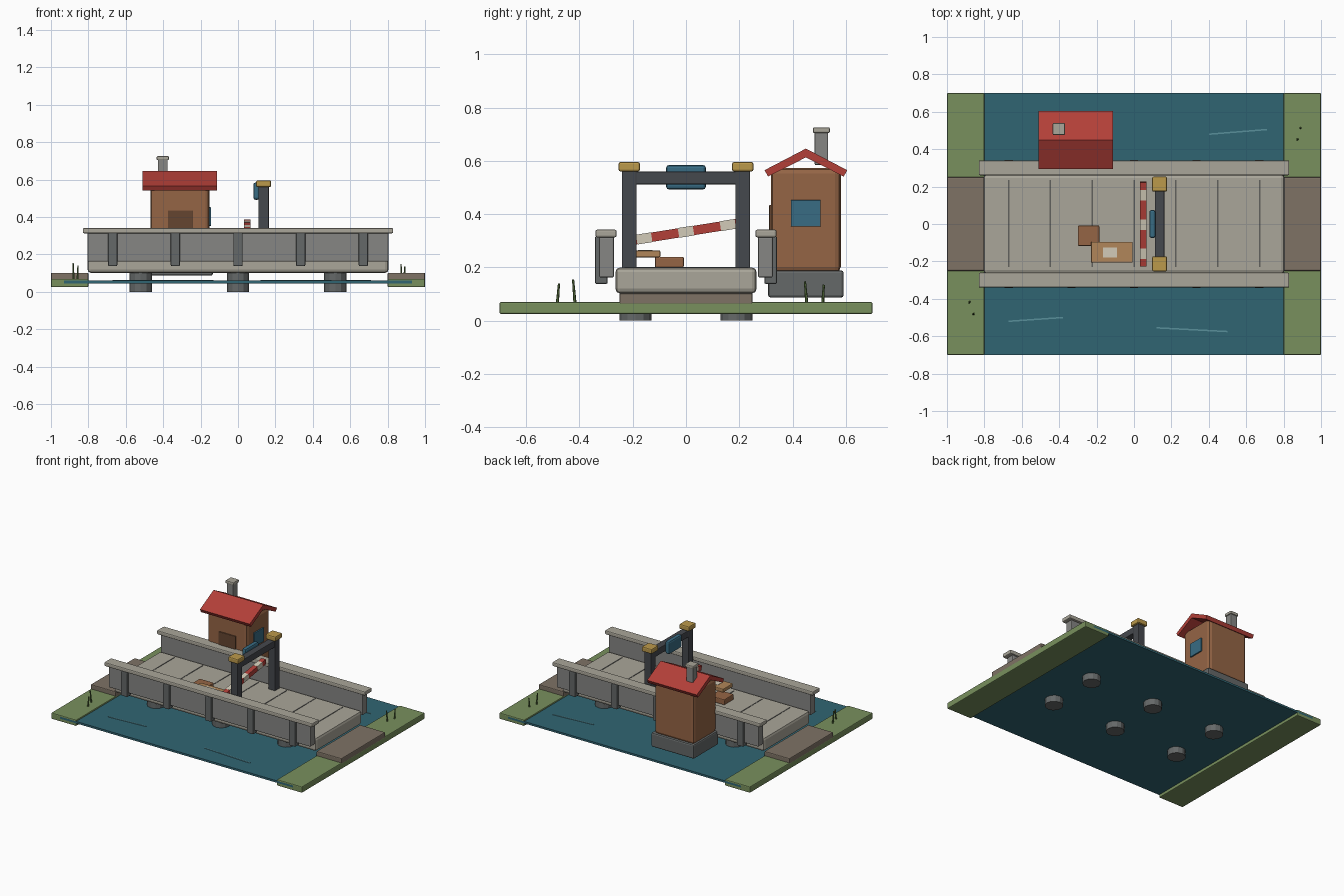
import bpy, bmesh, math

if "Cube" in bpy.data.objects:
    bpy.data.objects.remove(bpy.data.objects["Cube"])

MATS = {}
COL = {
    "grass": (0.19, 0.28, 0.11), "water": (0.03, 0.13, 0.17), "ripple": (0.10, 0.28, 0.33),
    "stone": (0.40, 0.38, 0.32), "wall": (0.24, 0.24, 0.23), "pillar": (0.13, 0.14, 0.14),
    "joint": (0.12, 0.12, 0.11), "path": (0.21, 0.17, 0.13), "red": (0.45, 0.05, 0.04),
    "wood": (0.30, 0.13, 0.06), "pale_wood": (0.44, 0.24, 0.10), "door": (0.13, 0.06, 0.03),
    "gold": (0.50, 0.32, 0.07), "metal": (0.06, 0.065, 0.075), "blue": (0.04, 0.15, 0.23),
    "cream": (0.65, 0.60, 0.48), "reed": (0.10, 0.17, 0.05),
}


def finish(name, bm, colour):
    bmesh.ops.recalc_face_normals(bm, faces=bm.faces)
    me = bpy.data.meshes.new(name)
    bm.to_mesh(me)
    bm.free()
    ob = bpy.data.objects.new(name, me)
    bpy.context.collection.objects.link(ob)
    if colour not in MATS:
        MATS[colour] = bpy.data.materials.new(colour)
        MATS[colour].diffuse_color = (*COL[colour], 1)
    me.materials.append(MATS[colour])
    return ob


def box(name, x, y, z, colour, bevel=0.0, rot=(0, 0, 0)):
    """Box from (min, max) ranges, with optional bevelled edges."""
    bm = bmesh.new()
    bmesh.ops.create_cube(bm, size=1)
    bmesh.ops.scale(bm, vec=(x[1] - x[0], y[1] - y[0], z[1] - z[0]), verts=bm.verts)
    if bevel:
        bmesh.ops.bevel(bm, geom=bm.edges[:], offset=bevel, segments=2, profile=0.5, affect='EDGES')
    ob = finish(name, bm, colour)
    ob.location = (sum(x) / 2, sum(y) / 2, sum(z) / 2)
    ob.rotation_euler = rot
    return ob


def cylinder(name, loc, r1, r2, z, colour, sides, rot=(0, 0, 0)):
    bm = bmesh.new()
    bmesh.ops.create_cone(bm, cap_ends=True, segments=sides, radius1=r1, radius2=r2, depth=z[1] - z[0])
    ob = finish(name, bm, colour)
    ob.location = (loc[0], loc[1], sum(z) / 2)
    ob.rotation_euler = rot
    return ob


def around(c, w):
    return (c - w / 2, c + w / 2)


# River, banks and approach paths
box("river", (-0.93, 0.93), (-0.7, 0.7), (0.046, 0.06), "water")
for side, s in (("left", -1), ("right", 1)):
    box(f"bank_{side}", around(0.9 * s, 0.2), (-0.7, 0.7), (0.025, 0.07), "grass", 0.006)
    box(f"approach_{side}", around(0.9 * s, 0.2), (-0.25, 0.25), (0.06, 0.102), "path", 0.006)

# Ripples on the water
for i, (x0, y0, x1, y1) in enumerate([(0.40, 0.48, 0.71, 0.505), (-0.67, -0.52, -0.38, -0.50),
                                      (0.12, -0.555, 0.50, -0.575), (-0.42, 0.44, -0.13, 0.46)]):
    box(f"ripple_{i}", around((x0 + x1) / 2, math.hypot(x1 - x0, y1 - y0)), around((y0 + y1) / 2, 0.008),
        (0.058, 0.063), "ripple", rot=(0, 0, math.atan2(y1 - y0, x1 - x0)))

# Reeds on the banks
for i, (x, y, top, lean) in enumerate([(-0.88, -0.42, 0.155, -0.08), (-0.857, -0.48, 0.14, 0.08),
                                       (0.873, 0.45, 0.148, -0.08), (0.89, 0.515, 0.135, 0.06)]):
    cylinder(f"reed_{i}", (x, y), 0.006, 0.004, (0.06, top), "reed", 6, (-lean, lean * 0.5, 0))

# Bridge piers, deck and plank joints
for i, x in enumerate((-0.52, 0, 0.52)):
    for j, y in enumerate((-0.19, 0.19)):
        cylinder(f"pier_{i}_{j}", (x, y), 0.06, 0.06, (0, 0.12), "pillar", 12)
box("deck", (-0.805, 0.805), (-0.265, 0.265), (0.102, 0.2), "stone", 0.018)
for i in range(7):
    box(f"deck_joint_{i}", around(-0.67 + i * 0.2235, 0.008), (-0.23, 0.235), (0.196, 0.202), "joint")

# Parapets with pilasters and cap rails
for side, s in (("front", -1), ("back", 1)):
    box(f"parapet_{side}", (-0.805, 0.805), around(s * 0.298, 0.056), (0.162, 0.315), "wall", 0.006)
    box(f"parapet_cap_{side}", (-0.83, 0.83), around(s * 0.3, 0.08), (0.313, 0.342), "stone", 0.007)
    for i in range(5):
        box(f"pilaster_{side}_{i}", around(-0.67 + i * 0.335, 0.05), around(s * 0.318, 0.048),
            (0.138, 0.316), "pillar", 0.006)

# Gate: posts, caps, beam and blank sign
for side, s in (("front", -1), ("back", 1)):
    box(f"gate_post_{side}", around(0.137, 0.055), around(s * 0.213, 0.055), (0.19, 0.565), "metal", 0.004)
    box(f"gate_cap_{side}", around(0.137, 0.08), around(s * 0.213, 0.08), (0.56, 0.596), "gold", 0.008)
box("gate_beam", around(0.137, 0.05), (-0.2, 0.2), (0.512, 0.56), "metal", 0.004)
box("gate_sign", (0.082, 0.115), (-0.075, 0.075), (0.492, 0.585), "blue", 0.012)

# Striped barrier arm
tilt = math.atan(0.16)
box("barrier_arm", (0.032, 0.066), around(0, 0.455), around(0.334, 0.035), "red", rot=(tilt, 0, 0))
for i in (-1, 0, 1):
    box(f"barrier_stripe_{i + 1}", (0.031, 0.067), around(i * 0.157, 0.057),
        around(0.334 + i * 0.157 * 0.16, 0.037), "cream", rot=(tilt, 0, 0))

# Parcels on the deck
box("parcel_small", (-0.3, -0.185), (-0.117, -0.008), (0.2, 0.24), "wood", 0.006)
box("parcel_large", (-0.23, -0.007), (-0.207, -0.096), (0.238, 0.264), "pale_wood", 0.005)
box("parcel_patch", (-0.165, -0.09), (-0.18, -0.125), (0.26, 0.266), "cream")

# Keeper's hut
box("hut_base", (-0.477, -0.135), (0.308, 0.592), (0.087, 0.189), "pillar", 0.01)
box("hut_walls", (-0.468, -0.153), (0.319, 0.581), (0.18, 0.574), "wood", 0.022)
box("hut_door", (-0.375, -0.24), (0.312, 0.325), (0.19, 0.435), "door", 0.003)
box("hut_window", (-0.16, -0.144), (0.394, 0.505), (0.353, 0.453), "blue", 0.003)

# Gable roof extruded from a chevron profile
profile = [(0.295, 0.565), (0.45, 0.646), (0.605, 0.565), (0.592, 0.541), (0.45, 0.613), (0.308, 0.541)]
bm = bmesh.new()
for half in ((0, 1, 4, 5), (1, 2, 3, 4)):
    face = bm.faces.new([bm.verts.new((-0.51, *profile[k])) for k in half])
    ext = bmesh.ops.extrude_face_region(bm, geom=[face], use_keep_orig=True)
    bmesh.ops.translate(bm, vec=(0.397, 0, 0),
                        verts=[g for g in ext["geom"] if isinstance(g, bmesh.types.BMVert)])
finish("hut_roof", bm, "red")

# Chimney
box("chimney", around(-0.402, 0.052), around(0.508, 0.05), (0.585, 0.71), "wall", 0.003)
box("chimney_cap", around(-0.402, 0.066), around(0.508, 0.064), (0.704, 0.726), "stone", 0.006)

for m in bpy.data.materials:
    if m.users and not m.is_grease_pencil:
        m.use_nodes = True
        m.node_tree.nodes["Principled BSDF"].inputs["Base Color"].default_value = m.diffuse_color
